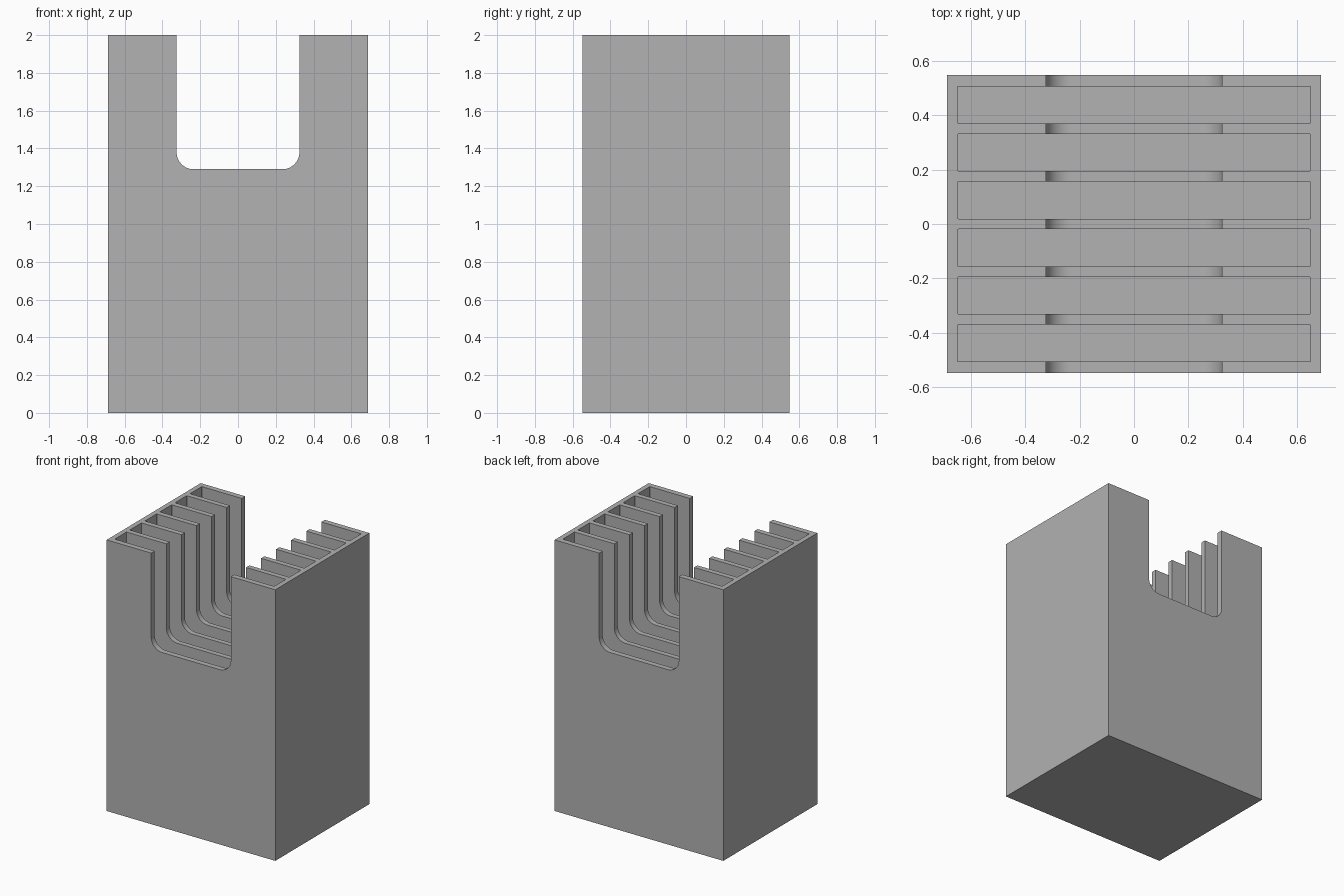
import bpy
import bmesh
import math

old = bpy.data.objects.get("Cube")
if old:
    bpy.data.objects.remove(old, do_unlink=True)

HALF_X, HALF_Y, HEIGHT = 0.688, 0.548, 2.0
WALL = 0.037
SLOTS, PITCH, SLOT_Y = 6, 0.1755, 0.137
NOTCH_X, NOTCH_Z, NOTCH_R = 0.325, 1.29, 0.09

grey = bpy.data.materials.new("grey_plastic")
grey.use_nodes = True
colour = (0.445, 0.445, 0.445, 1)
grey.diffuse_color = colour
grey.node_tree.nodes["Principled BSDF"].inputs["Base Color"].default_value = colour


def rounded_rect(half_w, half_h, radius, steps):
    """Counter-clockwise outline of a rectangle with rounded corners."""
    points = []
    for i, (sx, sy) in enumerate([(1, 1), (-1, 1), (-1, -1), (1, -1)]):
        for s in range(steps + 1):
            a = (i + s / steps) * math.pi / 2
            points.append((sx * (half_w - radius) + radius * math.cos(a),
                           sy * (half_h - radius) + radius * math.sin(a)))
    return points


def prism(name, outline, start, end):
    """Solid made by extruding a closed 3D outline from start to end."""
    bm = bmesh.new()
    rings = [[bm.verts.new([p[k] + off[k] for k in range(3)]) for p in outline]
             for off in (start, end)]
    bm.faces.new(rings[0])
    bm.faces.new(rings[1])
    n = len(outline)
    for i in range(n):
        j = (i + 1) % n
        bm.faces.new((rings[0][i], rings[0][j], rings[1][j], rings[1][i]))
    bmesh.ops.recalc_face_normals(bm, faces=bm.faces)
    mesh = bpy.data.meshes.new(name)
    bm.to_mesh(mesh)
    bm.free()
    mesh.materials.append(grey)
    obj = bpy.data.objects.new(name, mesh)
    bpy.context.collection.objects.link(obj)
    return obj


# Outer block
corners = [(-HALF_X, -HALF_Y, 0), (HALF_X, -HALF_Y, 0),
           (HALF_X, HALF_Y, 0), (-HALF_X, HALF_Y, 0)]
holder = prism("slotted_holder", corners, (0, 0, 0), (0, 0, HEIGHT))

# Cutter for the rounded notch running front to back
notch = [(x, 0, z + NOTCH_Z + 1)
         for x, z in rounded_rect(NOTCH_X, 1, NOTCH_R, 12)]
cutters = [prism("notch_cutter", notch, (0, -1, 0), (0, 1, 0))]

# Cutters for the deep slots, leaving thin dividers and a floor
slot = [(x, y, 0) for x, y in
        rounded_rect(HALF_X - WALL, SLOT_Y / 2, 0.005, 3)]
for i in range(SLOTS):
    y = (i - (SLOTS - 1) / 2) * PITCH
    cutters.append(prism("slot_cutter", slot, (0, y, WALL), (0, y, HEIGHT + 0.2)))

# Carve the block, then discard the cutters
bpy.context.view_layer.objects.active = holder
for cutter in cutters:
    cutter.hide_render = True
    mod = holder.modifiers.new("carve", 'BOOLEAN')
    mod.operation = 'DIFFERENCE'
    mod.solver = 'EXACT'
    mod.object = cutter
    bpy.ops.object.modifier_apply(modifier=mod.name)
    bpy.data.objects.remove(cutter, do_unlink=True)

# Smooth fillets with crisp edges
bpy.ops.object.select_all(action='DESELECT')
holder.select_set(True)
bpy.ops.object.shade_smooth_by_angle(angle=math.radians(35))
weighted = holder.modifiers.new("weighted_normals", 'WEIGHTED_NORMAL')
weighted.keep_sharp = True
